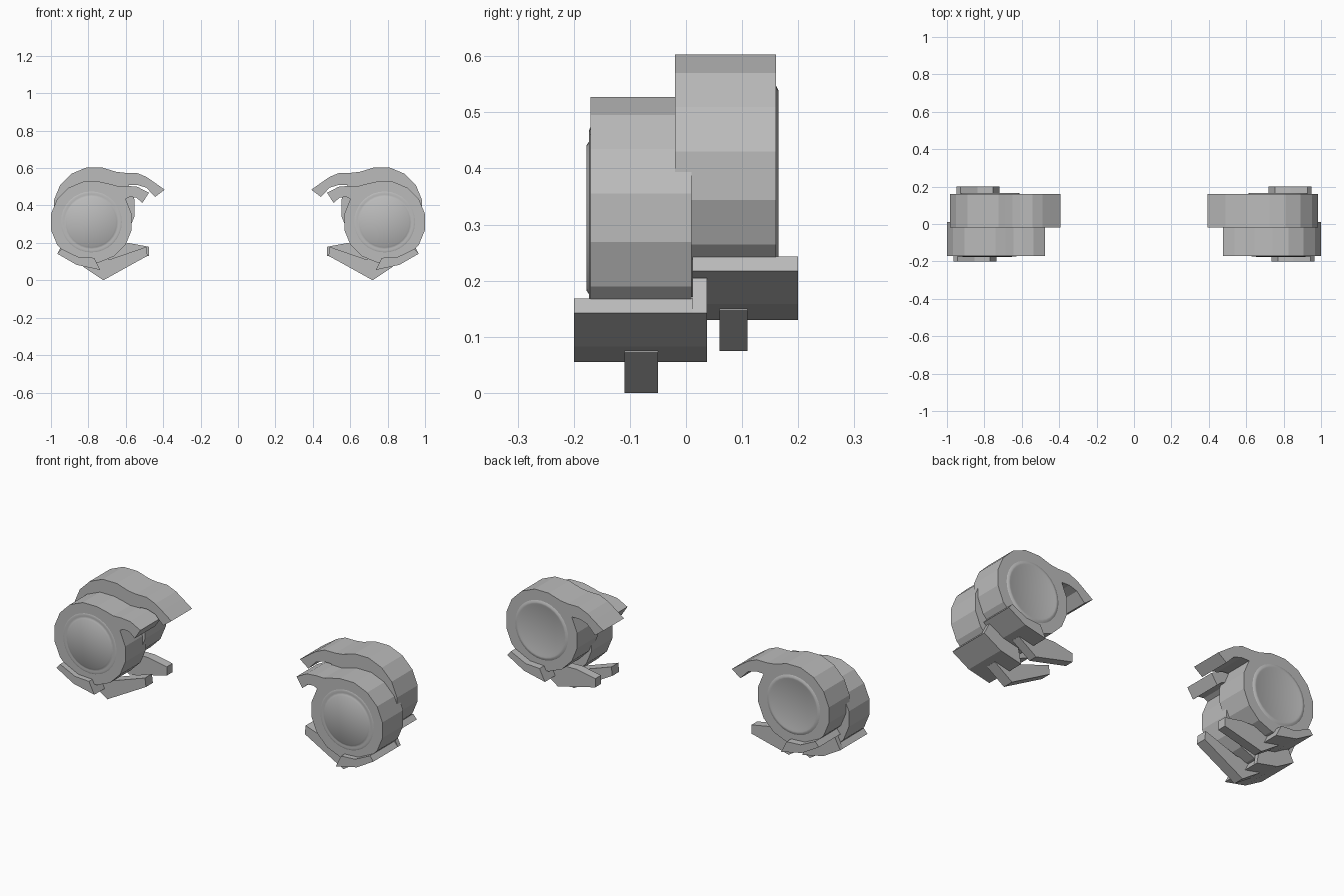
import bpy, bmesh
from math import sin, cos, pi, radians

cube = bpy.data.objects.get("Cube")
if cube:
    bpy.data.objects.remove(cube)

grey = bpy.data.materials.new("plain grey")
grey.use_nodes = True
colour = (0.5, 0.5, 0.5, 1)
grey.diffuse_color = colour
grey.node_tree.nodes["Principled BSDF"].inputs["Base Color"].default_value = colour


def finish(name, bm, smooth=False):
    """Make a mirrored pair object from the +x half."""
    bmesh.ops.recalc_face_normals(bm, faces=bm.faces)
    mesh = bpy.data.meshes.new(name)
    bm.to_mesh(mesh)
    bm.free()
    mesh.materials.append(grey)
    ob = bpy.data.objects.new(name, mesh)
    bpy.context.collection.objects.link(ob)
    ob.modifiers.new("Mirror", 'MIRROR')
    if smooth:
        bpy.ops.object.select_all(action='DESELECT')
        ob.select_set(True)
        bpy.context.view_layer.objects.active = ob
        bpy.ops.object.shade_smooth_by_angle(angle=radians(40))
    return ob


def plate(name, outline, cx, cz, y0, y1):
    """Extrude an outline along y; u runs inward from the drum axis."""
    bm = bmesh.new()
    face = bm.faces.new([bm.verts.new((cx - u, y0, cz + w)) for u, w in outline])
    new = bmesh.ops.extrude_face_region(bm, geom=[face])["geom"]
    verts = [v for v in new if isinstance(v, bmesh.types.BMVert)]
    bmesh.ops.translate(bm, verts=verts, vec=(0, y1 - y0, 0))
    return finish(name, bm)


def hub(name, profile, cx, cz, y, out, steps=32):
    """Lathe a profile of (radius, height) about the drum axis."""
    bm = bmesh.new()
    rings = [[bm.verts.new((cx + r * cos(2 * pi * i / steps), y + out * h,
                            cz + r * sin(2 * pi * i / steps)))
              for i in range(steps)] for r, h in profile]
    for a, b in zip(rings, rings[1:]):
        for i in range(steps):
            j = (i + 1) % steps
            bm.faces.new((a[i], a[j], b[j], b[i]))
    bm.faces.new(rings[-1])
    return finish(name, bm, True)


# Drum outline with a fin sweeping inward from the top
drum = [(0.22 * cos(a), 0.22 * sin(a))
        for a in (radians(33.75 - 22.5 * k) for k in range(15))]
front_fin = [(0.096, 0.204), (0.14, 0.192), (0.19, 0.193), (0.246, 0.188),
             (0.308, 0.156), (0.273, 0.102), (0.24, 0.13), (0.205, 0.134)]
rear_fin = [(0.08, 0.204), (0.118, 0.193), (0.16, 0.188), (0.225, 0.188),
            (0.278, 0.166), (0.32, 0.137), (0.376, 0.097), (0.325, 0.059),
            (0.278, 0.108), (0.23, 0.123)]

# Clamp hugging the drum underside
clamp = [(-0.182, -0.17), (-0.16, -0.144), (-0.07, -0.187), (0.015, -0.192),
         (0.048, -0.257), (-0.08, -0.229)]
high_cheek = [(-0.182, -0.17), (-0.15, -0.107), (-0.06, -0.15),
              (0.03, -0.17), (0.048, -0.257), (-0.08, -0.229)]

# Prongs pointing inward below the clamps
front_prong = [(-0.043, -0.24), (0.064, -0.312), (0.3, -0.181),
               (0.294, -0.133), (0.1, -0.2), (0.0, -0.19)]
rear_prong = [(-0.043, -0.24), (0.064, -0.312), (0.292, -0.256),
              (0.292, -0.208), (0.18, -0.187), (0.0, -0.19)]

# Hub caps
front_cap = [(0.163, 0), (0.155, 0.003), (0.146, 0.0005), (0.136, 0.003),
             (0.13, 0.007)]
rear_cap = [(0.162, 0), (0.152, 0.005), (0.144, 0.005), (0.135, 0.002)]

fx, fz = 0.784, 0.312
rx, rz = 0.768, 0.387

plate("front_drum", drum + front_fin, fx, fz, -0.17, 0.01)
plate("rear_drum", drum + rear_fin, rx, rz, -0.02, 0.16)
hub("front_hub", front_cap, fx, fz, -0.17, -1)
hub("rear_hub", rear_cap, rx, rz, 0.16, 1)
plate("front_clamp", clamp, fx, fz, -0.2, 0.012)
plate("front_clamp_cheek", high_cheek, fx, fz, 0.012, 0.037)
plate("rear_clamp", clamp, rx, rz, 0.012, 0.2)
plate("front_prong", front_prong, fx, fz, -0.11, -0.05)
plate("rear_prong", rear_prong, rx, rz, 0.06, 0.11)
